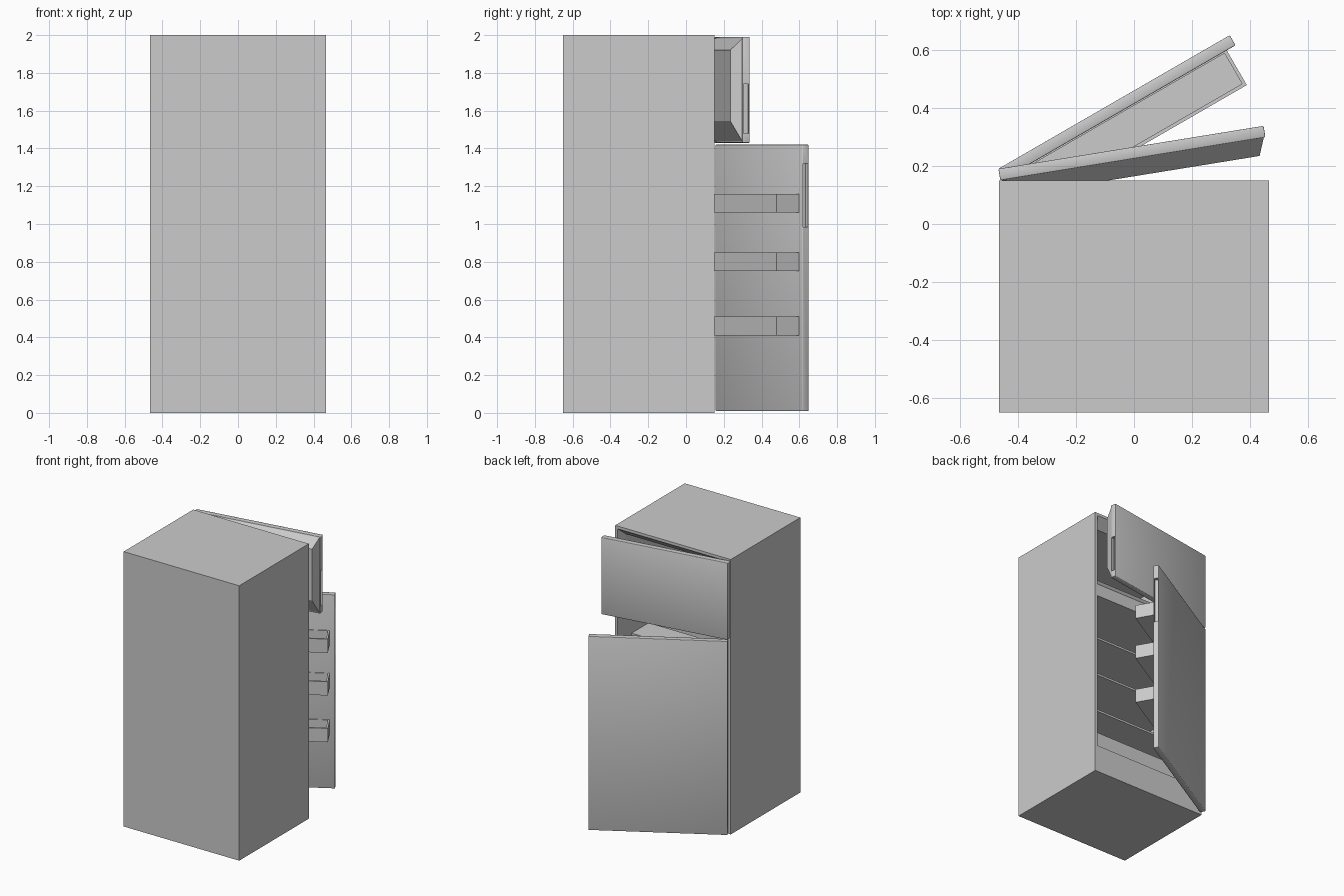
import bpy, bmesh, math

if "Cube" in bpy.data.objects:
    bpy.data.objects.remove(bpy.data.objects["Cube"])


def loft(name, sections, loc=(0, 0, 0), angle=0):
    """Closed solid through rectangles (y, x0, x1, z0, z1) stacked along y."""
    bm = bmesh.new()
    rings = []
    for y, x0, x1, z0, z1 in sections:
        rings.append([bm.verts.new(p) for p in
                      ((x0, y, z0), (x1, y, z0), (x1, y, z1), (x0, y, z1))])
    for a, b in zip(rings, rings[1:]):
        for i in range(4):
            j = (i + 1) % 4
            bm.faces.new((a[i], a[j], b[j], b[i]))
    bm.faces.new(rings[0])
    bm.faces.new(rings[-1])
    bmesh.ops.recalc_face_normals(bm, faces=bm.faces)
    mesh = bpy.data.meshes.new(name)
    bm.to_mesh(mesh)
    bm.free()
    ob = bpy.data.objects.new(name, mesh)
    bpy.context.collection.objects.link(ob)
    ob.location = loc
    ob.rotation_euler.z = math.radians(angle)
    return ob


def box(name, x0, x1, y0, y1, z0, z1, loc=(0, 0, 0), angle=0):
    return loft(name, [(y0, x0, x1, z0, z1), (y1, x0, x1, z0, z1)], loc, angle)


def activate(ob):
    bpy.ops.object.select_all(action='DESELECT')
    ob.select_set(True)
    bpy.context.view_layer.objects.active = ob


def cut(ob, cutter):
    activate(ob)
    bpy.context.view_layer.update()
    mod = ob.modifiers.new("cut", 'BOOLEAN')
    mod.operation = 'DIFFERENCE'
    mod.solver = 'EXACT'
    mod.object = cutter
    bpy.ops.object.modifier_apply(modifier=mod.name)
    bpy.data.objects.remove(cutter)


def door_panel(name, length, z0, z1, slot, loc, angle):
    """Slab with softened edges and a grip slot in its free end."""
    ob = box(name, 0, length, 0, 0.04, z0, z1, loc, angle)
    activate(ob)
    bev = ob.modifiers.new("soft_edge", 'BEVEL')
    bev.width = 0.004
    bev.segments = 2
    bpy.ops.object.modifier_apply(modifier=bev.name)
    cut(ob, box("grip_cutter", length - 0.025, length + 0.02, 0.005, 0.034,
                slot[0], slot[1], loc, angle))
    activate(ob)
    bpy.ops.object.shade_smooth_by_angle(angle=math.radians(50))
    return ob


# Cabinet with the two compartments hollowed out
cabinet = box("cabinet", -0.465, 0.465, -0.65, 0.15, 0, 2)
cut(cabinet, loft("freezer_cutter", [
    (0.20, -0.445, 0.445, 1.45, 1.98),
    (0.15, -0.445, 0.445, 1.45, 1.98),
    (0.08, -0.425, 0.425, 1.53, 1.92),
    (-0.61, -0.425, 0.425, 1.53, 1.92)]))
cut(cabinet, box("fridge_cutter", -0.445, 0.445, -0.61, 0.2, 0.2, 1.36))

# Inner shelves and the bottom drawer
for i, z in enumerate((1.16, 0.88, 0.60)):
    box(f"shelf_{i + 1}", -0.447, 0.447, -0.612, -0.01, z - 0.015, z)
drawer = box("bottom_drawer", -0.44, 0.44, -0.605, -0.01, 0.205, 0.42)
cut(drawer, box("drawer_cutter", -0.425, 0.425, -0.59, -0.025, 0.22, 0.5))

# Freezer door with its tapered inner liner
up_loc, up_ang = (-0.4605, 0.1505, 0), 9.2
door_panel("freezer_door", 0.925, 1.43, 1.99, (1.48, 1.74), up_loc, up_ang)
loft("freezer_door_liner", [(0.002, 0.005, 0.92, 1.435, 1.985),
                            (-0.06, 0.03, 0.895, 1.545, 1.92)], up_loc, up_ang)

# Fridge door with three open bins
low_loc, low_ang = (-0.447, 0.1555, 0), 30
door_panel("fridge_door", 0.92, 0.01, 1.42, (0.985, 1.32), low_loc, low_ang)
for i, z in enumerate((1.06, 0.75, 0.41)):
    tray = box(f"door_bin_{i + 1}", 0.035, 0.885, -0.138, 0.002, z, z + 0.1,
               low_loc, low_ang)
    cut(tray, box("bin_cutter", 0.047, 0.873, -0.126, -0.005, z + 0.012, z + 0.2,
                  low_loc, low_ang))
